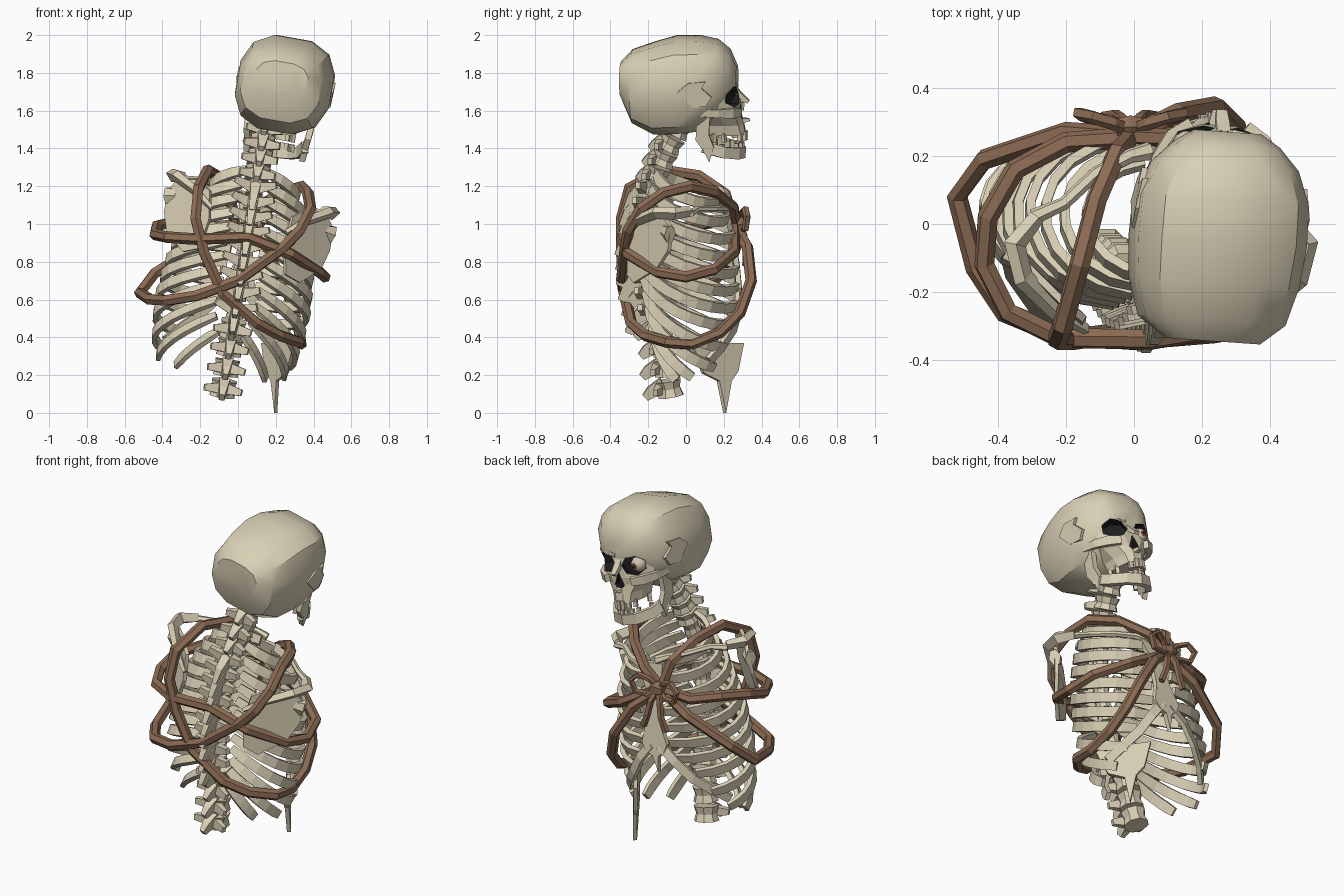
import bpy, bmesh, math
from math import sin, cos, pi, radians
from mathutils import Matrix, Vector

if "Cube" in bpy.data.objects:
    bpy.data.objects.remove(bpy.data.objects["Cube"])

def material(name, rgb):
    m = bpy.data.materials.new(name)
    m.diffuse_color = (*rgb, 1)
    m.use_nodes = True
    m.node_tree.nodes["Principled BSDF"].inputs["Base Color"].default_value = m.diffuse_color
    return m

BONE = material("bone", (0.70, 0.63, 0.465))
ROPE = material("rope_brown", (0.265, 0.15, 0.09))
BLACK = material("cavity_black", (0.012, 0.012, 0.013))
EYE = material("eye_cream", (0.62, 0.55, 0.44))
IRIS = material("iris_brown", (0.22, 0.08, 0.03))

I = Matrix.Identity(4)
# leaning torso frame and leaning head frame
TORSO = Matrix.Translation((0.06, 0, 1.0)) @ Matrix.Rotation(radians(9), 4, 'Y')
HEAD = (Matrix.Translation((0.25, 0, 1.74)) @ Matrix.Rotation(radians(-4), 4, 'Z')
        @ Matrix.Rotation(radians(10), 4, 'Y'))

def build(name, verts, faces, mat, M=I, smooth=None):
    me = bpy.data.meshes.new(name)
    me.from_pydata([M @ Vector(v) for v in verts], [], faces)
    me.materials.append(mat)
    bm = bmesh.new()
    bm.from_mesh(me)
    bmesh.ops.recalc_face_normals(bm, faces=bm.faces)
    bm.to_mesh(me)
    bm.free()
    if smooth:
        me.shade_smooth()
        me.set_sharp_from_angle(angle=radians(smooth))
    ob = bpy.data.objects.new(name, me)
    bpy.context.collection.objects.link(ob)
    return ob

def loft(name, rings, mat, M=I, closed=False, smooth=None):
    n, k = len(rings[0]), len(rings)
    faces = []
    for i in range(k if closed else k - 1):
        a, b = i * n, (i + 1) % k * n
        faces += [(a + j, a + (j + 1) % n, b + (j + 1) % n, b + j) for j in range(n)]
    if not closed:
        faces += [tuple(range(n)), tuple(range((k - 1) * n, k * n))]
    return build(name, [v for r in rings for v in r], faces, mat, M, smooth)

RECT = [(1, 1), (-1, 1), (-1, -1), (1, -1)]
def poly(n):
    return [(cos(2 * pi * (j + .5) / n), sin(2 * pi * (j + .5) / n)) for j in range(n)]

def sweep(name, pts, thin, wide, mat=BONE, M=I, centre=(0, 0, 0), sec=RECT, taper=None, closed=False):
    """Section swept along pts; 'thin' points away from centre."""
    pts = [Vector(p) for p in pts]
    n, rings = len(pts), []
    for i, p in enumerate(pts):
        a = pts[i - 1] if i or closed else p
        b = pts[(i + 1) % n] if i < n - 1 or closed else p
        t = (b - a).normalized()
        side = t.cross(p - Vector(centre)).normalized()
        out = side.cross(t)
        s = taper[i] if taper else 1
        rings.append([p + (out * u * thin + side * v * wide) * s for u, v in sec])
    return loft(name, rings, mat, M, closed)

def plate(name, outline, offset, M=I, mat=BONE):
    o = Vector(offset)
    return loft(name, [[Vector(p) - o for p in outline], [Vector(p) + o for p in outline]], mat, M)

# --- spine: y position as a function of height in the torso frame
PATH = [(-.92, -.08), (-.8, -.10), (-.65, -.11), (-.45, -.17), (-.25, -.21), (-.05, -.22),
        (.15, -.19), (.3, -.14), (.42, -.09), (.56, -.01)]
def spine(z):
    for (z0, y0), (z1, y1) in zip(PATH, PATH[1:]):
        if z <= z1:
            break
    return Vector((0, y0 + (y1 - y0) * (z - z0) / (z1 - z0), z))

levels = [-.88, -.77, -.66, -.56, -.465, -.375, -.29, -.21, -.13, -.05, .03, .11, .19, .27, .35, .43, .51]
for i, z in enumerate(levels):
    lumbar, neck = i < 4, i > 12
    r = .072 if lumbar else .07 if neck else .05
    h = .042 if lumbar else .032
    a, b = spine(z - h), spine(z + h)
    sweep("vertebra_body", [a, (a + b) / 2, b], r, r, M=TORSO, centre=(0, -3, z),
          sec=poly(8), taper=[1, .82, 1])
    p = spine(z)
    drop, back = (.05, .13) if lumbar else (.03, .105) if neck else (.12, .14)
    sweep("spinous_process", [p + Vector((0, -.03, .015)), p + Vector((0, -back * .75, -drop * .4)),
          p + Vector((0, -back, -drop))], .032, .021, M=TORSO, centre=p + Vector((0, 0, -2)), taper=[1.4, 1, .65])
    w, up = (.1, -.01) if lumbar else (.095, 0) if neck else (.11, .035)
    sweep("transverse_process", [p + Vector((x, -.045 - abs(x) * .3, up * abs(x) / w)) for x in (-w, -w / 2, 0, w / 2, w)],
          .018, .024, M=TORSO, centre=p + Vector((0, 1, 0)), taper=[.7, 1, 1.4, 1, .7])

# --- ribs, mirrored on both sides
widths = [.23, .28, .32, .35, .37, .385, .395, .40, .395, .38, .34, .26]
ends = [170, 170, 170, 170, 170, 170, 168, 152, 140, 124, 92, 66]
for i, w in enumerate(widths):
    z0 = .30 - i * .076
    y0 = spine(z0).y - .02
    front = [.18, .22, .25, .265, .27, .27, .27, .265, .26, .25, .24, .22][i]
    drop = .17 + .015 * i + (.03 * (i - 7) if i > 7 else 0)
    steps = 9 if i < 10 else 6
    for s in (-1, 1):
        pts = []
        for k in range(steps + 1):
            th = radians(12 + (ends[i] - 12) * k / steps)
            x = s * w * max(sin(th), 0) ** .85 - .03 * (i / 11) * sin(th)
            y = (y0 + front) / 2 - (front - y0) / 2 * cos(th)
            pts.append((x, y, z0 - drop * sin(.54 * th)))
        sweep("rib", pts, .0135, .028, M=TORSO, centre=(0, 0, z0 - drop * .6),
              taper=[.8] + [1] * (steps - 1) + [.85])

# --- breastbone and lower rib cartilage
plate("breastbone", [(-.075, .205, .12), (.075, .205, .12), (.06, .225, .02), (.035, .24, -.04), (.05, .27, -.22),
      (.085, .28, -.33), (.06, .285, -.38), (.02, .285, -.40), (.0, .28, -.5), (-.02, .285, -.40), (-.06, .285, -.38),
      (-.085, .28, -.33), (-.05, .27, -.22), (-.035, .24, -.04), (-.06, .225, .02)], (0, .014, 0), TORSO)
for s in (-1, 1):
    sweep("rib_cartilage", [(s * .03, .28, -.34), (s * .12, .28, -.43), (s * .2, .25, -.53), (s * .28, .19, -.61),
          (s * .34, .12, -.68)], .013, .026, M=TORSO, centre=(0, 0, -.45))
    # shoulder blade, its ridge and the collarbone; the right shoulder hangs lower
    SH = TORSO @ Matrix.Translation((-.012, 0, -.075) if s > 0 else (0, 0, -.01))
    plate("shoulder_blade", [(s * .45, -.07, .12), (s * .41, -.12, .18), (s * .3, -.23, .2), (s * .23, -.28, .15),
          (s * .21, -.30, 0), (s * .24, -.305, -.16), (s * .32, -.27, -.19), (s * .42, -.15, -.1), (s * .45, -.09, 0)],
          (s * .006, -.009, 0), SH)
    sweep("shoulder_ridge", [(s * .21, -.31, .06), (s * .31, -.26, .14), (s * .42, -.16, .2), (s * .445, -.06, .2),
          (s * .38, .02, .2)], .022, .016, M=SH, centre=(0, 0, -.3), taper=[.6, 1, 1.2, 1.3, 1])
    sweep("shoulder_socket", [(s * .40, -.12, .1), (s * .455, -.085, .09)], .05, .035, M=SH, centre=(0, 0, -3),
          sec=poly(6), taper=[.7, 1])
    sweep("collarbone", [(s * .39, .02, .19), (s * .3, .06, .2), (s * .2, .15, .185), (s * .1, .2, .17),
          (s * .035, .215, .15)], .018, .022, M=SH, centre=(0, 0, -.5), sec=poly(6), taper=[1.1, .9, .9, 1, 1.3])

# --- hanging broken bone sheet
plate("hanging_shard", [(.30, .03, .36), (.26, .12, .40), (.2, .2, .37), (.13, .3, .37), (.15, .27, .22),
      (.18, .235, .17), (.2, .205, .0), (.21, .17, .17), (.26, .09, .21), (.28, .06, .28)], (.008, .008, 0))

# --- cords crossing the back and tied in a bow at the breastbone
K = (-.01, .255, 1.0)
cords = [
    [K, (-.05, .21, 1.16), (-.11, .07, 1.255), (-.16, -.12, 1.285), (-.21, -.30, 1.19), (-.225, -.34, 1.03),
     (-.18, -.34, .85), (-.08, -.325, .63), (.1, -.29, .475), (.22, -.215, .41), (.325, -.1, .375), (.335, .03, .365),
     (.325, .18, .425), (.3, .285, .53), (.24, .345, .70), (.13, .325, .88)],
    [K, (.1, .25, 1.09), (.24, .15, 1.17), (.34, .02, 1.2), (.37, -.12, 1.165), (.385, -.24, 1.08), (.33, -.305, .97),
     (.24, -.32, .875), (0, -.34, .70), (-.22, -.325, .62), (-.38, -.26, .595), (-.465, -.13, .6), (-.52, .08, .635),
     (-.44, .19, .74), (-.2, .27, .89)],
    [K, (-.2, .24, .98), (-.35, .16, 1.01), (-.43, .02, .99), (-.44, -.12, .945), (-.37, -.26, .93),
     (-.22, -.335, .92), (.05, -.34, .93), (.28, -.305, .84), (.43, -.15, .745), (.46, 0, .72), (.42, .15, .76),
     (.25, .255, .85)]]
for c in cords:
    sweep("cord", c, .031, .031, ROPE, centre=(0, 0, .85), sec=poly(6), closed=True)
kv = Vector(K) + Vector((0, .02, .01))
for s in (-1, 1):
    loop = [(0, 0, 0), (.05, .02, .05), (.11, .04, .07), (.155, .05, .03), (.13, .04, -.035), (.06, .03, -.04)]
    sweep("bow_loop", [kv + Vector((s * x, y, z)) for x, y, z in loop], .02, .016, ROPE,
          centre=kv - Vector((0, 2, 0)), sec=poly(5), closed=True)
    tail = [(0, 0, 0), (.03, .035, -.07), (.045, .045, -.15), (.075, .04, -.23)]
    sweep("bow_tail", [kv + Vector((s * x, y, z)) for x, y, z in tail], .018, .02, ROPE,
          centre=kv - Vector((0, 2, 0)), sec=poly(5))
sweep("bow_knot", [kv + Vector((x, .01, 0)) for x in (-.04, 0, .04)], .04, .045, ROPE,
      centre=kv - Vector((0, 2, 0)), sec=poly(6), taper=[.7, 1, .7])

# --- skull: cranium lofted front to back, face lofted downward
def ring(y, w, zc, h):
    return [(w * math.copysign(abs(a) ** .72, a), y, zc + h * math.copysign(abs(b) ** .8, b)) for a, b in poly(12)]
cranium = loft("cranium", [ring(*r) for r in [(-.345, .14, .03, .09), (-.285, .215, -.01, .19), (-.17, .248, -.02, .24),
    (-.05, .258, -.002, .256), (.07, .255, .005, .25), (.17, .215, .03, .205), (.235, .155, .04, .145),
    (.272, .1, .035, .065)]], BONE, HEAD, smooth=33)
face_rings = []
for z, w, y0, y1 in [(.015, .15, .05, .265), (-.05, .175, .04, .28), (-.12, .17, .05, .29), (-.16, .13, .08, .29),
                     (-.21, .09, .12, .305), (-.265, .078, .13, .315)]:
    face_rings.append([(-w, y0, z), (w, y0, z), (w, y1 - .1, z), (w * .72, y1 - .025, z), (w * .3, y1, z),
                       (-w * .3, y1, z), (-w * .72, y1 - .025, z), (-w, y1 - .1, z)])
face = loft("face_bones", face_rings, BONE, HEAD)

# eye and nose openings
def cutter(name, outline, depth):
    ob = loft(name, [[Vector(p) - Vector(depth) for p in outline], [Vector(p) + Vector(depth) for p in outline]], BLACK, HEAD)
    ob.hide_render = True
    ob.display_type = 'WIRE'
    for target in (cranium, face):
        m = target.modifiers.new(name, 'BOOLEAN')
        m.operation, m.object, m.solver = 'DIFFERENCE', ob, 'EXACT'
        m.material_mode = 'TRANSFER'
for s in (-1, 1):
    cutter("eye_socket_cutter", [(s * (.1 + .058 * a), .265 - .045 * a, -.05 + .056 * b) for a, b in poly(7)],
           (s * .035, .055, .006))
    # brow, cheekbone and temple facet
    y = 0 if s > 0 else -.022
    sweep("brow", [(s * .02, .272 + y, .0), (s * .08, .262 + y, .016), (s * .135, .225 + y, .014), (s * .172, .17 + y, -.02)],
          .01, .013, M=HEAD, centre=(0, 0, -.04), sec=poly(6))
    sweep("cheek_bone", [(s * .085, .29, -.135), (s * .14, .25, -.13), (s * .18, .18, -.125), (s * .2, .09, -.12),
          (s * .205, .01, -.11)], .014, .022, M=HEAD, centre=(0, 0, -.1), taper=[1, 1.2, 1, .8, .8])
    plate("temple_facet", [(s * .245, -.03, .0), (s * .247, .03, .05), (s * .232, .12, .055), (s * .238, .1, .02),
          (s * .222, .15, -.03), (s * .225, .12, -.08), (s * .24, .05, -.08)], (s * .014, 0, 0), HEAD)
    # rear branch of the lower jaw
    plate("jaw_branch", [(s * .17, .04, -.12), (s * .17, .14, -.13), (s * .165, .13, -.24), (s * .155, .155, -.31),
          (s * .15, .13, -.39), (s * .155, .1, -.33), (s * .165, .06, -.27), (s * .17, .065, -.2)],
          (s * .016, 0, 0), HEAD)
cutter("nose_cutter", [(0, .31, -.09), (.034, .31, -.165), (.013, .31, -.185), (-.013, .31, -.185), (-.034, .31, -.165)],
       (0, .05, 0))
sweep("nose_bone", [(0, .265, -.03), (0, .295, -.065), (0, .33, -.095)], .012, .02, M=HEAD, taper=[1, 1, .8])
sweep("nose_spine", [(0, .29, -.195), (0, .335, -.19)], .014, .02, M=HEAD, centre=(0, 0, -2), taper=[1, .5])

# lower jaw
sweep("lower_jaw", [(-.155, .1, -.31), (-.125, .2, -.345), (-.07, .27, -.36), (0, .295, -.365), (.07, .27, -.36),
      (.125, .2, -.345), (.155, .1, -.31)], .018, .03, M=HEAD, centre=(0, .1, -.35))

# teeth along both jaws
for k in range(-5, 6):
    if k in (-4, 3):
        continue
    a = radians(k * 16)
    for name, rx, ry, z, h in (("upper_tooth", .08, .2, -.275, .024), ("lower_tooth", .085, .18, -.33, .02)):
        x, y = rx * sin(a), .115 + ry * cos(a)
        sweep(name, [(x, y, z - h), (x, y, z + h)], .011, .0105, M=HEAD, centre=(0, .1, z))

# eyeball with iris and pupil rings
EC = (-.102, .222, -.053)
eye_rings = []
for th in (3, 12, 24, 50, 75, 105, 135, 170):
    t = radians(th)
    eye_rings.append([(EC[0] + .046 * sin(t) * a, EC[1] + .046 * cos(t), EC[2] + .046 * sin(t) * b) for a, b in poly(10)])
eye = loft("eyeball", eye_rings, EYE, HEAD, smooth=40)
eye.data.materials.append(IRIS)
eye.data.materials.append(BLACK)
centre = HEAD @ Vector(EC)
look = (HEAD.to_3x3() @ Vector((0, 1, 0))).normalized()
for p in eye.data.polygons:
    c = (p.center - centre).normalized().dot(look)
    p.material_index = 2 if c > .985 else 1 if c > .93 else 0
